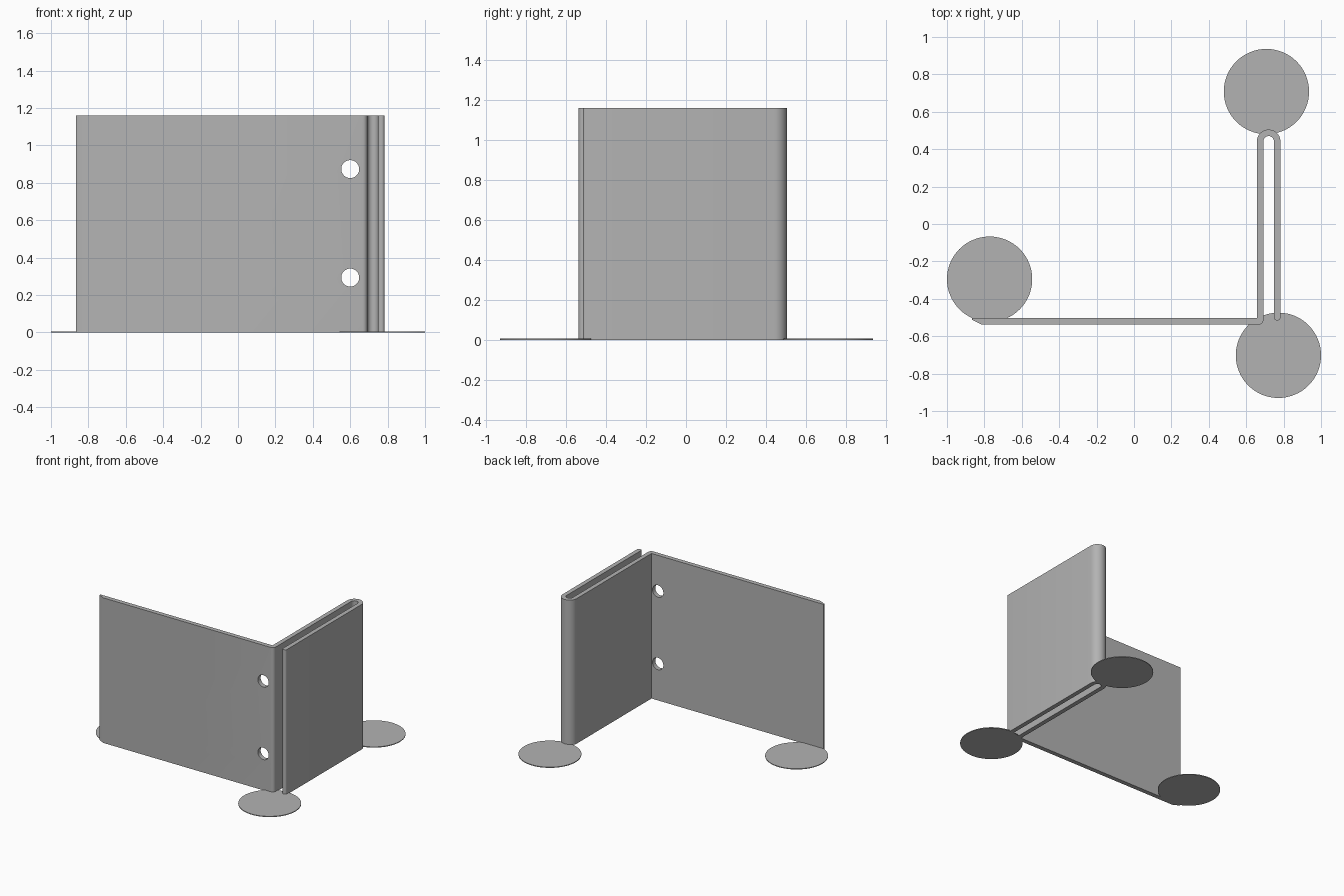
import bpy, bmesh, math

if "Cube" in bpy.data.objects:
    bpy.data.objects.remove(bpy.data.objects["Cube"])

H = 1.16          # wall height
grey = bpy.data.materials.new("light grey")
grey.diffuse_color = (0.45, 0.45, 0.45, 1)
grey.use_nodes = True
grey.node_tree.nodes["Principled BSDF"].inputs["Base Color"].default_value = grey.diffuse_color


def arc(cx, cy, r, a0, a1, n):
    """Points on an arc, angles in degrees."""
    return [(cx + r * math.cos(math.radians(a0 + (a1 - a0) * i / n)),
             cy + r * math.sin(math.radians(a0 + (a1 - a0) * i / n))) for i in range(n + 1)]


def prism(name, pts, height):
    """Extrude a plan outline upward from the ground."""
    bm = bmesh.new()
    face = bm.faces.new([bm.verts.new((x, y, 0)) for x, y in pts])
    top = bmesh.ops.extrude_face_region(bm, geom=[face])["geom"]
    bmesh.ops.translate(bm, vec=(0, 0, height),
                        verts=[v for v in top if isinstance(v, bmesh.types.BMVert)])
    bmesh.ops.recalc_face_normals(bm, faces=bm.faces)
    me = bpy.data.meshes.new(name)
    bm.to_mesh(me)
    bm.free()
    ob = bpy.data.objects.new(name, me)
    bpy.context.collection.objects.link(ob)
    me.materials.append(grey)
    return ob


def smooth(ob):
    bpy.ops.object.select_all(action='DESELECT')
    ob.select_set(True)
    bpy.context.view_layer.objects.active = ob
    bpy.ops.object.shade_smooth_by_angle(angle=math.radians(30))


# Bent sheet: long wall, rounded corner, hairpin fold and return leg
outline = [(-0.865, -0.502), (-0.865, -0.513), (-0.815, -0.538)]
outline += arc(0.667, -0.513, 0.025, -90, 0, 8)             # outer corner
outline += arc(0.720, 0.442, 0.028, 180, 0, 16)             # inside of fold
outline += arc(0.762, -0.501, 0.014, 180, 270, 5)           # leg tip
outline += arc(0.769, -0.501, 0.014, 270, 360, 5)
outline += arc(0.720, 0.442, 0.063, 0, 180, 24)             # outside of fold
outline += [(0.657, -0.502)]
sheet = prism("bent_sheet", outline, H)

# Two round holes through the long wall
for i, z in enumerate((0.293, 0.873)):
    bpy.ops.mesh.primitive_cylinder_add(vertices=40, radius=0.048, depth=0.2,
                                        location=(0.60, -0.52, z),
                                        rotation=(math.pi / 2, 0, 0))
    cutter = bpy.context.object
    cutter.name = f"hole_cutter_{i + 1}"
    cutter.data.materials.append(grey)
    cutter.hide_render = True
    cutter.hide_viewport = True
    mod = sheet.modifiers.new("hole", 'BOOLEAN')
    mod.operation = 'DIFFERENCE'
    mod.solver = 'EXACT'
    mod.object = cutter
smooth(sheet)

# Thin round pads under the ends and corner
for name, x, y in (("left_pad", -0.772, -0.295), ("front_pad", 0.772, -0.702),
                   ("back_pad", 0.708, 0.708)):
    pad = prism(name, arc(x, y, 0.228, 0, 360 * 63 / 64, 63), 0.006)
    smooth(pad)
